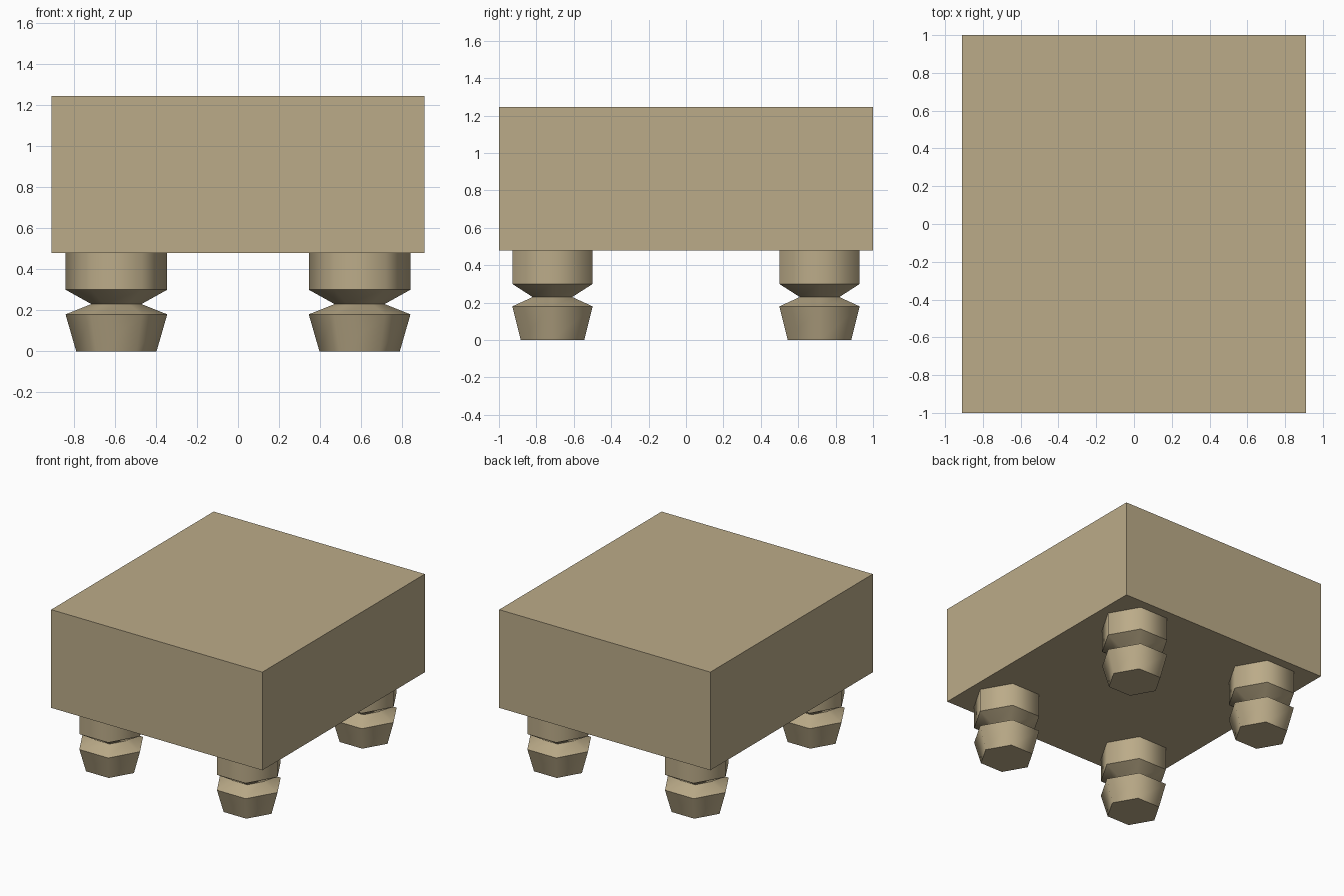
import bpy, bmesh, math

if "Cube" in bpy.data.objects:
    bpy.data.objects.remove(bpy.data.objects["Cube"])

tan = bpy.data.materials.new("tan")
tan.diffuse_color = (0.50, 0.41, 0.25, 1)
tan.use_nodes = True
tan.node_tree.nodes["Principled BSDF"].inputs["Base Color"].default_value = tan.diffuse_color


def finish(bm, name):
    bmesh.ops.recalc_face_normals(bm, faces=bm.faces)
    me = bpy.data.meshes.new(name)
    bm.to_mesh(me)
    bm.free()
    me.materials.append(tan)
    ob = bpy.data.objects.new(name, me)
    bpy.context.collection.objects.link(ob)
    return ob


# Box-shaped body
bm = bmesh.new()
bmesh.ops.create_cube(bm, size=1)
for v in bm.verts:
    v.co = (v.co.x * 1.82, v.co.y * 2, v.co.z * 0.765 + 0.8625)
finish(bm, "seat_block")

# Turned six-sided foot: (radius, height) from bottom to top
PROFILE = [(0.196, 0), (0.248, 0.18), (0.122, 0.23), (0.248, 0.30), (0.248, 0.48)]


def foot(name, cx, cy):
    bm = bmesh.new()
    rings = [[bm.verts.new((cx + r * math.cos(i * math.pi / 3),
                            cy + r * math.sin(i * math.pi / 3), z))
              for i in range(6)] for r, z in PROFILE]
    for a, b in zip(rings, rings[1:]):
        for i in range(6):
            j = (i + 1) % 6
            bm.faces.new((a[i], a[j], b[j], b[i])).smooth = True
    bm.faces.new(rings[0])
    bm.faces.new(rings[-1])
    # Crisp horizontal rings, soft vertical corners
    for e in bm.edges:
        e.smooth = abs(e.verts[0].co.z - e.verts[1].co.z) > 1e-4
    finish(bm, name)


for sx, side in ((-1, "left"), (1, "right")):
    for sy, end in ((-1, "front"), (1, "back")):
        foot(f"{end}_{side}_foot", sx * 0.593, sy * 0.714)
